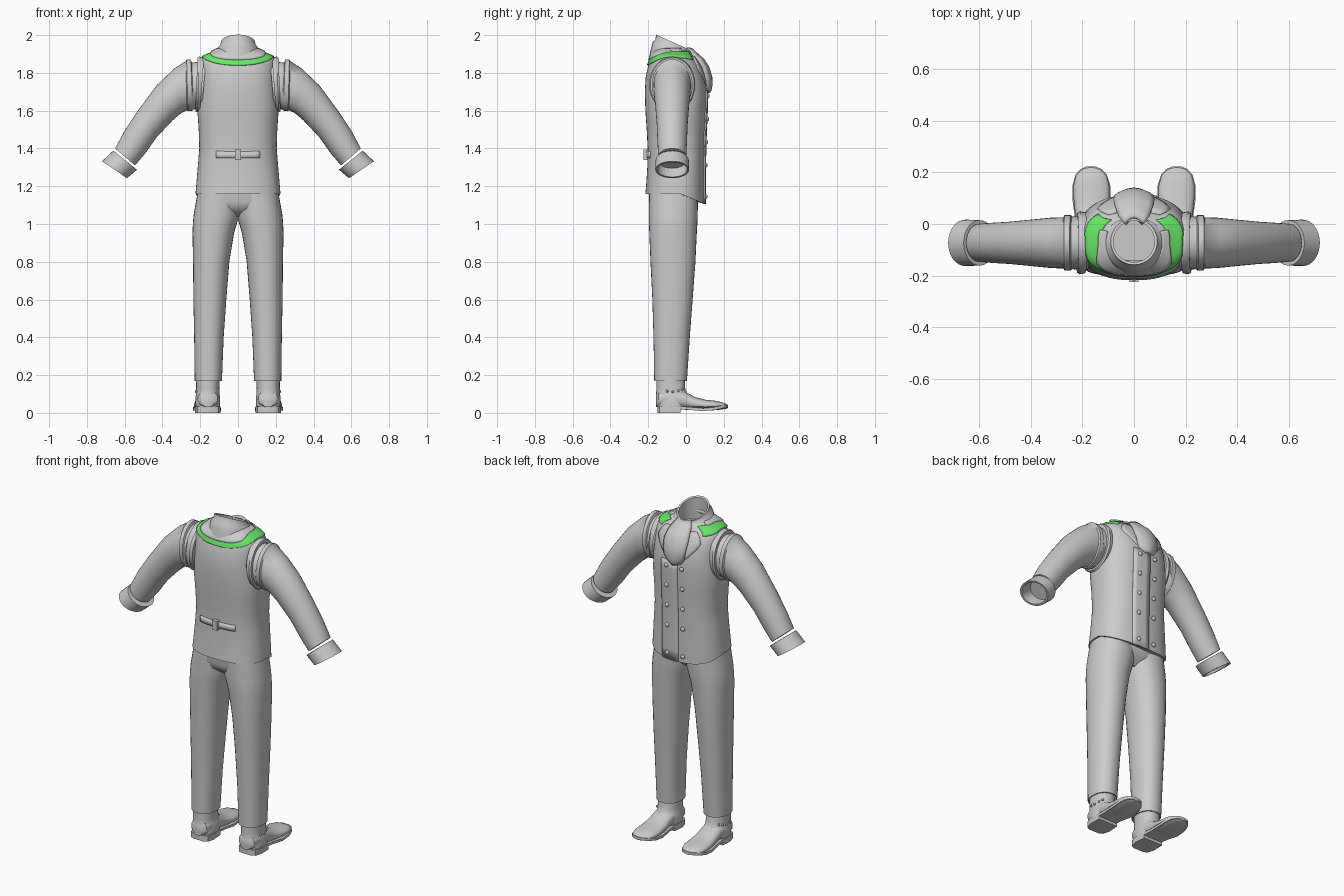
import bpy, bmesh, math
from mathutils import Vector as V

if "Cube" in bpy.data.objects:
    bpy.data.objects.remove(bpy.data.objects["Cube"])


def material(name, rgb):
    m = bpy.data.materials.new(name)
    m.diffuse_color = (*rgb, 1)
    m.use_nodes = True
    m.node_tree.nodes["Principled BSDF"].inputs["Base Color"].default_value = m.diffuse_color
    return m


GREY = material("grey cloth", (0.6, 0.6, 0.6))
GREEN = material("green collar", (0.13, 0.8, 0.13))


def make(name, bm, mat=GREY, solid=0.0, angle=40):
    bmesh.ops.recalc_face_normals(bm, faces=bm.faces)
    me = bpy.data.meshes.new(name)
    bm.to_mesh(me)
    bm.free()
    me.materials.append(mat)
    ob = bpy.data.objects.new(name, me)
    bpy.context.collection.objects.link(ob)
    bpy.ops.object.select_all(action='DESELECT')
    ob.select_set(True)
    bpy.context.view_layer.objects.active = ob
    bpy.ops.object.shade_smooth_by_angle(angle=math.radians(angle))
    if solid:
        s = ob.modifiers.new("thickness", 'SOLIDIFY')
        s.thickness, s.offset = solid, 0
    return ob


def skin(name, rows, closed=True, caps=(True, True), mat=GREY, solid=0.0, angle=40):
    """Skin rows of points; closed rows make a tube, open rows a sheet."""
    bm = bmesh.new()
    vs = [[bm.verts.new(p) for p in r] for r in rows]
    n = len(rows[0])
    for a, b in zip(vs, vs[1:]):
        for i in range(n if closed else n - 1):
            j = (i + 1) % n
            bm.faces.new((a[i], a[j], b[j], b[i]))
    if closed:
        for use, r in zip(caps, (vs[0], vs[-1])):
            if use:
                bm.faces.new(r)
    return make(name, bm, mat, solid, angle)


def ring(c, u, v, p=2.0, n=32):
    """Superellipse around c with half axes u and v."""
    pts = []
    for i in range(n):
        a = 2 * math.pi * i / n
        k, s = math.cos(a), math.sin(a)
        pts.append(V(c) + V(u) * math.copysign(abs(k) ** (2 / p), k)
                   + V(v) * math.copysign(abs(s) ** (2 / p), s))
    return pts


def flat(z, cx, w, y0, y1, p=2.2):
    return ring((cx, (y0 + y1) / 2, z), (w, 0, 0), (0, (y1 - y0) / 2, 0), p)


# --- vest body: height, half width, back, front
BODY = [(1.16, .225, -.215, .10), (1.22, .22, -.21, .10), (1.30, .213, -.205, .10),
        (1.40, .205, -.203, .102), (1.50, .208, -.208, .105), (1.60, .215, -.215, .11),
        (1.70, .21, -.218, .112), (1.78, .205, -.213, .10), (1.84, .203, -.20, .078),
        (1.87, .20, -.188, .055), (1.885, .185, -.18, .045), (1.897, .155, -.17, .035),
        (1.91, .125, -.16, .03), (1.92, .105, -.15, .02)]
P = 2.5


def body(z):
    for a, b in zip(BODY, BODY[1:]):
        if z <= b[0]:
            t = max(0, (z - a[0]) / (b[0] - a[0]))
            return [p + (q - p) * t for p, q in zip(a[1:], b[1:])]
    return BODY[-1][1:]


def drop(y, z):
    # the hem dips towards the front
    return z - .055 * max(0, (y + .03) / .13) * max(0, 1 - (z - 1.16) / .14)


def on_body(z, a):
    w, y0, y1 = body(z)
    k, s = math.cos(a), math.sin(a)
    y = (y0 + y1) / 2 + (y1 - y0) / 2 * math.copysign(abs(s) ** (2 / P), s)
    return V((w * math.copysign(abs(k) ** (2 / P), k), y, drop(y, z)))


def on_face(x, z, side=1, out=0.0):
    w, y0, y1 = body(z)
    y = (y0 + y1) / 2 + side * ((y1 - y0) / 2 * (1 - min(1, abs(x) / w) ** P) ** (1 / P) + out)
    return V((x, y, drop(y, z)))


heights = sorted({r[0] for r in BODY} | {1.19, 1.26, 1.35, 1.45, 1.55, 1.65, 1.74, 1.81})
skin("vest", [[on_body(z, 2 * math.pi * i / 64) for i in range(64)] for z in heights],
     caps=(True, False))


# --- collar pieces wrapped round the back of the neck
def wrap(name, lo, hi, a0, a1, mat, thick, m=40, k=5):
    rows = []
    for i in range(m + 1):
        a = a0 + (a1 - a0) * i / m
        l, h = lo(a), hi(a)
        rows.append([on_body(l + (h - l) * j / k, a) for j in range(k + 1)])
    skin(name, rows, closed=False, mat=mat, solid=thick)


def backness(a):
    return max(0, -math.sin(a)) ** 2


def green_low(a):
    return 1.884 - .045 * backness(a) - .02 * max(0, math.sin(a))


def green_high(a):
    return 1.909 - .04 * backness(a)


wrap("collar_underside", green_low, green_high, math.radians(-232), math.radians(52), GREEN, .014)
wrap("collar_fall", lambda a: green_high(a) - .003, lambda a: 1.92,
     math.radians(-200), math.radians(20), GREY, .026)

# --- shirt collar, open and sloping down to the front
NECK = [(1.885, .125, .0, -.07), (1.915, .115, -.15, -.07), (1.93, .108, -.3, -.068),
        (1.94, .096, -.4, -.066), (1.962, .09, -.45, -.068), (1.96, .08, -.45, -.068),
        (1.92, .082, -.2, -.068), (1.86, .085, 0, -.07)]
skin("shirt_collar", [ring((0, y, z), (r, 0, 0), (0, r, r * s)) for z, r, s, y in NECK],
     caps=(False, True))

# --- cravat
CRAVAT = [(1.925, .035, .025), (1.90, .055, .05), (1.87, .068, .085), (1.83, .075, .112),
          (1.78, .07, .128), (1.74, .062, .13), (1.715, .045, .126), (1.70, .018, .12)]
skin("cravat", [[V((w * t / 4, y - .025 * (t / 4) ** 2, z)) for t in range(-4, 5)]
                for z, w, y in CRAVAT], closed=False, solid=.022)

# --- front overlap, lapels, buttons
zs = [1.16 + .55 * i / 12 for i in range(13)]
skin("front_overlap", [[on_face(x, z) for x in (-.02, .01, .04, .065, .09)] for z in zs],
     closed=False, solid=.012)
for s in (-1, 1):
    rows = []
    for z, a, b in [(1.885, .07, .10), (1.86, .06, .125), (1.83, .05, .14), (1.80, .04, .125),
                    (1.76, .025, .09), (1.70, .0, .03)]:
        rows.append([on_face(s * (a + (b - a) * i / 4), z) for i in range(5)])
    skin("lapel", rows, closed=False, solid=.012)
    for i in range(5):
        bm = bmesh.new()
        bmesh.ops.create_uvsphere(bm, u_segments=12, v_segments=8, radius=.013)
        bmesh.ops.scale(bm, vec=(1, .7, 1), verts=bm.verts)
        bmesh.ops.translate(bm, vec=on_face(s * .052, 1.19 + .122 * i, 1, .007), verts=bm.verts)
        make("vest_button", bm)

# --- back strap and buckle
skin("back_strap", [[on_face(.115 * t / 8, z, -1) for t in range(-8, 9)]
                    for z in (1.35, 1.365, 1.385)], closed=False, solid=.012)


def box(name, c, d):
    bm = bmesh.new()
    bmesh.ops.create_cube(bm, size=1)
    bmesh.ops.scale(bm, vec=d, verts=bm.verts)
    bmesh.ops.translate(bm, vec=c, verts=bm.verts)
    return make(name, bm)


box("strap_buckle", (0, -.213, 1.367), (.034, .024, .055))

# --- trousers: hips
skin("hips", [flat(z, 0, w, a, b, 2.6) for z, w, a, b in
              [(1.04, .12, -.13, .0), (1.08, .2, -.18, .045), (1.12, .222, -.195, .062),
               (1.20, .205, -.195, .065)]])

# --- sleeve sections: top point, bottom point, half depth
SLEEVE = [(.17, 1.86, .19, 1.62, .105), (.245, 1.855, .235, 1.605, .102), (.25, 1.872, .24, 1.60, .108),
          (.272, 1.872, .265, 1.597, .108), (.277, 1.862, .27, 1.602, .099), (.335, 1.825, .30, 1.588, .098),
          (.43, 1.735, .345, 1.55, .091), (.53, 1.60, .43, 1.46, .082), (.60, 1.495, .49, 1.375, .078),
          (.65, 1.40, .545, 1.31, .074)]
CUFF = [(.645, 1.375, .55, 1.30, .07), (.66, 1.388, .535, 1.287, .088), (.72, 1.332, .587, 1.243, .09),
        (.71, 1.327, .597, 1.249, .08), (.65, 1.375, .55, 1.295, .075)]
ARMHOLE = [(.18, 1.882, .20, 1.60, .118), (.205, 1.886, .215, 1.592, .122), (.215, 1.88, .225, 1.597, .116),
           (.215, 1.86, .225, 1.61, .10)]
LEG = [(1.16, .10, .115, -.195, .063), (1.05, .113, .122, -.197, .062), (1.0, .123, .116, -.196, .06),
       (.95, .131, .11, -.194, .057), (.8, .142, .096, -.188, .05), (.6, .149, .087, -.178, .035),
       (.4, .154, .078, -.172, .02), (.17, .157, .072, -.168, .005), (.17, .157, .066, -.16, -.002),
       (.22, .157, .066, -.16, -.002)]
# foot: position along the length, half width, bottom, top
FOOT = [(-.16, .03, .03, .09), (-.145, .052, .03, .115), (-.1, .063, .03, .13), (-.04, .063, .025, .125),
        (0, .062, .02, .11), (.05, .066, .015, .083), (.1, .07, .013, .07), (.15, .069, .014, .065),
        (.19, .058, .018, .057), (.212, .038, .022, .048), (.222, .015, .025, .04)]
for s in (-1, 1):
    side = "left" if s < 0 else "right"

    def arm(sections):
        return [ring((s * (ax + bx) / 2, -.073, (az + bz) / 2),
                     (s * (ax - bx) / 2, 0, (az - bz) / 2), (0, h, 0))
                for ax, az, bx, bz, h in sections]

    skin(side + "_sleeve", arm(SLEEVE))
    skin(side + "_cuff", arm(CUFF), caps=(False, True))
    skin(side + "_armhole_trim", arm(ARMHOLE), caps=(False, False))
    skin(side + "_trouser_leg", [flat(z, s * cx, w, a, b) for z, cx, w, a, b in LEG])
    # shoe with ankle, sole and heel
    skin(side + "_shoe", [ring((s * (.162 + .02 * y), y, (a + b) / 2), (w, 0, 0), (0, 0, (b - a) / 2), 2.3)
                          for y, w, a, b in FOOT])
    skin(side + "_ankle", [flat(z, s * .16, w, a, b) for z, w, a, b in
                           [(.035, .064, -.157, .01), (.09, .065, -.16, .02), (.095, .062, -.158, .012),
                            (.13, .061, -.157, -.005), (.2, .062, -.155, -.008)]])
    outline = [(y, w + .006) for y, w in [(-.152, .03), (-.14, .05), (-.1, .062), (-.03, .058), (.02, .06),
                                          (.09, .068), (.15, .067), (.19, .055), (.212, .036), (.222, .014)]]

    def plate(name, pts, lo, hi):
        loop = [(w, y) for y, w in pts] + [(-w, y) for y, w in reversed(pts)]
        skin(name, [[V((s * (.162 + .02 * y) + x, y, f(y))) for x, y in loop] for f in (lo, hi)])

    def lift(y):
        # sole rises under the arch and at the toe
        return .02 - .011 * max(0, 1 - abs(y - .09) / .11) + .008 * max(0, (y - .15) / .07)

    plate(side + "_sole", outline, lift, lambda y: lift(y) + .015)
    plate(side + "_heel", outline[:4], lambda y: 0, lambda y: .027)
    # spat buttons on the outer side
    for y, z in [(-.10, .115), (-.07, .112), (-.04, .118), (-.02, .125)]:
        bm = bmesh.new()
        bmesh.ops.create_uvsphere(bm, u_segments=8, v_segments=6, radius=.007)
        off = .062 * (1 - (abs(y + .08) / .085) ** 2.2) ** (1 / 2.2)
        bmesh.ops.translate(bm, vec=(s * (.16 + off), y, z), verts=bm.verts)
        make(side + "_spat_button", bm)
